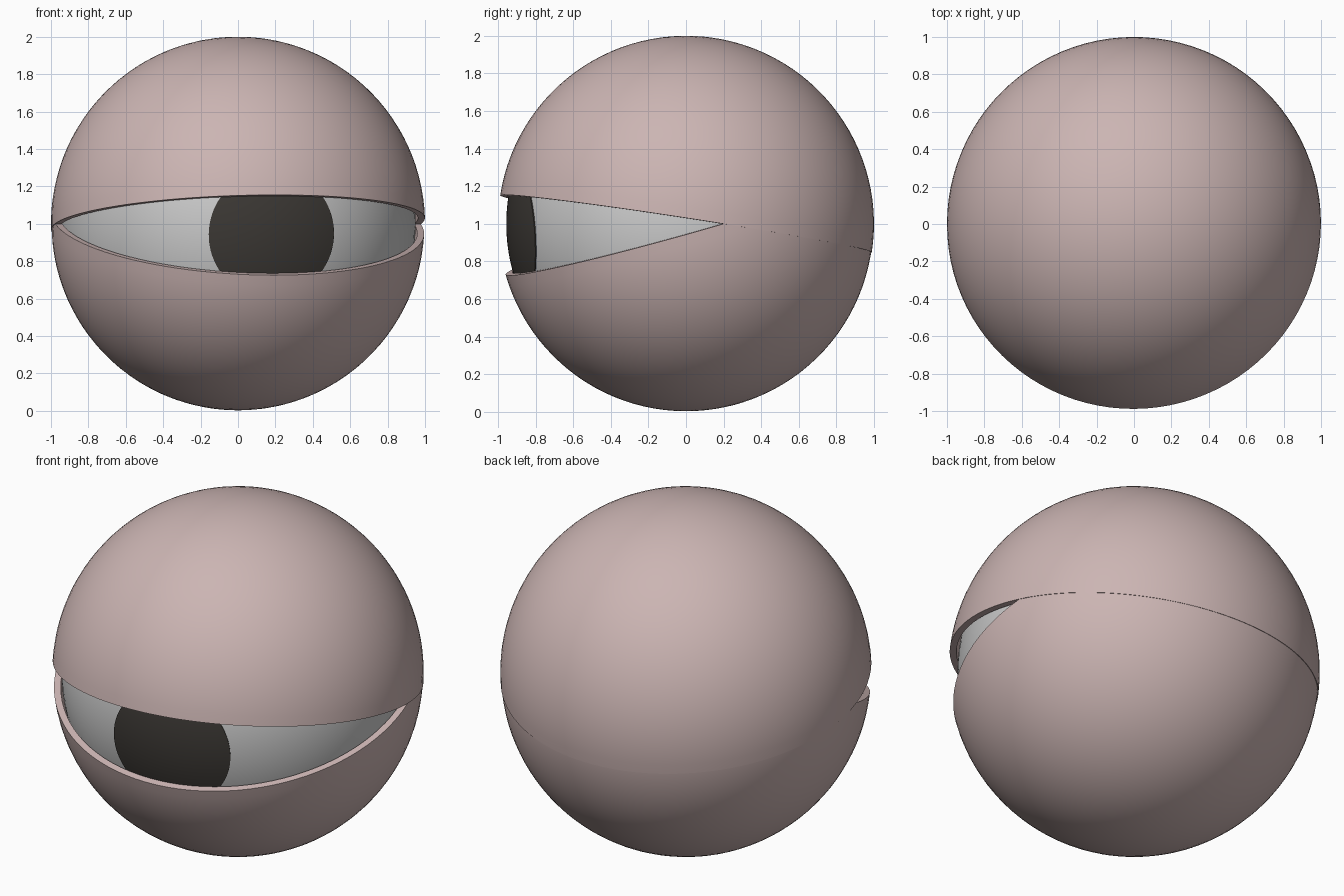
import bpy, bmesh
from math import sin, cos, radians, pi
from mathutils import Matrix, Vector

if "Cube" in bpy.data.objects:
    bpy.data.objects.remove(bpy.data.objects["Cube"])

CENTRE = Matrix.Translation((0, 0, 1))
YAW = Matrix.Rotation(radians(11.55), 4, 'Z')


def material(name, rgb):
    m = bpy.data.materials.new(name)
    m.diffuse_color = (*rgb, 1)
    m.use_nodes = True
    m.node_tree.nodes["Principled BSDF"].inputs["Base Color"].default_value = m.diffuse_color
    return m


def arc(r, a, b, n):
    """Points on a circle in the XZ plane, polar angles a..b from +Z."""
    return [Vector((r * sin(a + (b - a) * i / n), 0, r * cos(a + (b - a) * i / n)))
            for i in range(n + 1)]


def lathe(name, profile, rotation, mat=None, segments=96):
    bm = bmesh.new()
    verts = [bm.verts.new(p) for p in profile]
    edges = [bm.edges.new(pair) for pair in zip(verts, verts[1:])]
    bmesh.ops.spin(bm, geom=verts + edges, cent=(0, 0, 0), axis=(0, 0, 1),
                   angle=2 * pi, steps=segments, use_merge=False)
    bmesh.ops.remove_doubles(bm, verts=bm.verts, dist=1e-4)
    bmesh.ops.recalc_face_normals(bm, faces=bm.faces)
    bm.transform(CENTRE @ YAW @ rotation)
    mesh = bpy.data.meshes.new(name)
    bm.to_mesh(mesh)
    bm.free()
    if mat:
        mesh.materials.append(mat)
    ob = bpy.data.objects.new(name, mesh)
    bpy.context.collection.objects.link(ob)
    bpy.ops.object.select_all(action='DESELECT')
    ob.select_set(True)
    bpy.context.view_layer.objects.active = ob
    bpy.ops.object.shade_smooth_by_angle(angle=radians(30))
    return ob


def pitch(deg):
    return Matrix.Rotation(radians(deg), 4, 'X')


lid_mat = material("lid_skin", (0.60, 0.46, 0.45))
iris_mat = material("iris_dark", (0.045, 0.04, 0.035))

# Eyeball
lathe("eyeball", arc(0.95, 0, pi, 48), pitch(3.5))

# Iris: thin cap on the eyeball, facing forward
lathe("iris", arc(0.956, 0, radians(20.95), 14) + arc(0.94, radians(20.95), 0, 14),
      pitch(93.5), iris_mat)

# Lids: hollow hemispheres hinged on the eye corners
lathe("upper_lid", arc(1.0, 0, pi / 2, 28) + arc(0.963, pi / 2, 0, 28),
      pitch(-8.9), lid_mat)
lathe("lower_lid", arc(0.997, pi, pi / 2, 28) + arc(0.96, pi / 2, pi, 28),
      pitch(16), lid_mat)
